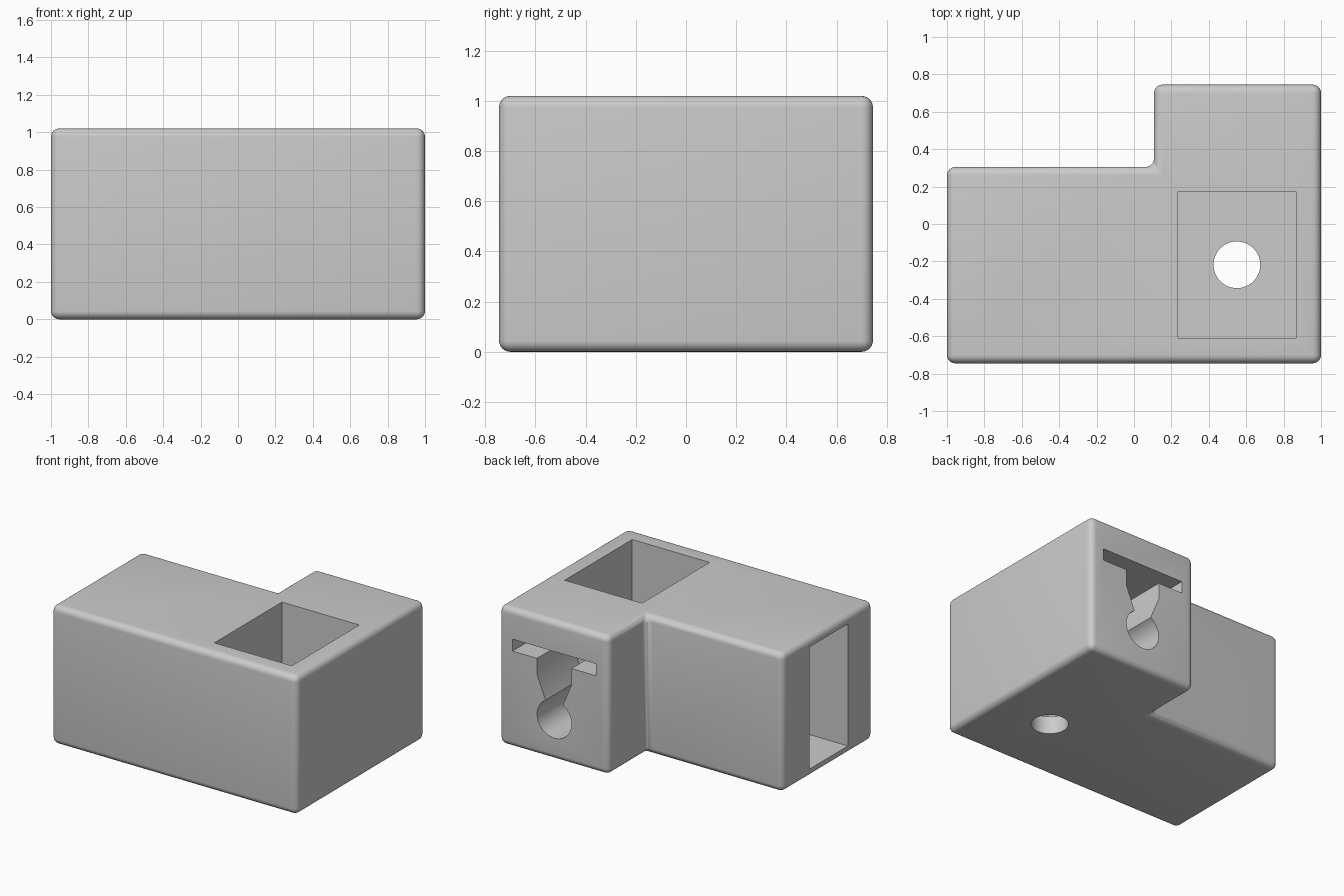
import bpy, bmesh, math
from mathutils import Vector

if "Cube" in bpy.data.objects:
    bpy.data.objects.remove(bpy.data.objects["Cube"])

grey = bpy.data.materials.new("grey plastic")
grey.diffuse_color = (0.6, 0.6, 0.6, 1)
grey.use_nodes = True
grey.node_tree.nodes["Principled BSDF"].inputs["Base Color"].default_value = grey.diffuse_color


def prism(name, profile, direction):
    """Extrude a flat 3D outline along a direction."""
    bm = bmesh.new()
    face = bm.faces.new([bm.verts.new(p) for p in profile])
    res = bmesh.ops.extrude_face_region(bm, geom=[face])
    verts = [g for g in res["geom"] if isinstance(g, bmesh.types.BMVert)]
    bmesh.ops.translate(bm, verts=verts, vec=Vector(direction))
    bmesh.ops.recalc_face_normals(bm, faces=bm.faces)
    mesh = bpy.data.meshes.new(name)
    bm.to_mesh(mesh)
    bm.free()
    mesh.materials.append(grey)
    obj = bpy.data.objects.new(name, mesh)
    bpy.context.collection.objects.link(obj)
    return obj


def box(name, lo, hi):
    corners = [(lo[0], lo[1]), (hi[0], lo[1]), (hi[0], hi[1]), (lo[0], hi[1])]
    return prism(name, [(x, y, lo[2]) for x, y in corners], (0, 0, hi[2] - lo[2]))


# L-shaped housing with every edge rounded
outline = [(-1, -0.745), (1, -0.745), (1, 0.745), (0.107, 0.745), (0.107, 0.305), (-1, 0.305)]
housing = prism("housing", [(x, y, 0) for x, y in outline], (0, 0, 1.02))
bevel = housing.modifiers.new("rounded edges", "BEVEL")
bevel.width = 0.045
bevel.segments = 6

# Top pocket with a drain hole through its floor
cx, cy = 0.55, -0.218
pocket = box("pocket_cutter", (0.235, -0.61, 0.13), (0.865, 0.175, 1.2))
ring = [math.tau * i / 48 for i in range(48)]
hole = prism("hole_cutter", [(cx + 0.125 * math.cos(a), cy + 0.125 * math.sin(a), -0.1) for a in ring],
             (0, 0, 0.4))

# Tall recess in the left end
recess = box("left_recess_cutter", (-1.1, -0.453, 0.06), (0.107, -0.01, 0.957))

# Keyhole slot in the back: wide bar, stem, tapered neck and round socket
right = [(0.34, 0.797), (0.34, 0.71), (0.14, 0.71), (0.14, 0.59)]
arc = [math.radians(60 - 300 * i / 40) for i in range(41)]
socket = [(0.14 * math.cos(a), 0.30 + 0.14 * math.sin(a)) for a in arc]
left = [(-x, z) for x, z in reversed(right)]
keyhole = prism("keyhole_cutter", [(cx + x, 0.9, z) for x, z in right + socket + left], (0, -0.595, 0))

# Cut the openings
for cutter in (pocket, hole, recess, keyhole):
    mod = housing.modifiers.new(cutter.name, "BOOLEAN")
    mod.operation = "DIFFERENCE"
    mod.solver = "EXACT"
    mod.object = cutter
    cutter.hide_render = True

# Apply the cuts, remove the helpers and smooth the rounded surfaces
bpy.context.view_layer.update()
final = bpy.data.meshes.new_from_object(housing.evaluated_get(bpy.context.evaluated_depsgraph_get()))
housing.modifiers.clear()
housing.data = final
for cutter in (pocket, hole, recess, keyhole):
    bpy.data.objects.remove(cutter)
bpy.context.view_layer.objects.active = housing
housing.select_set(True)
bpy.ops.object.shade_smooth_by_angle(angle=math.radians(30))
